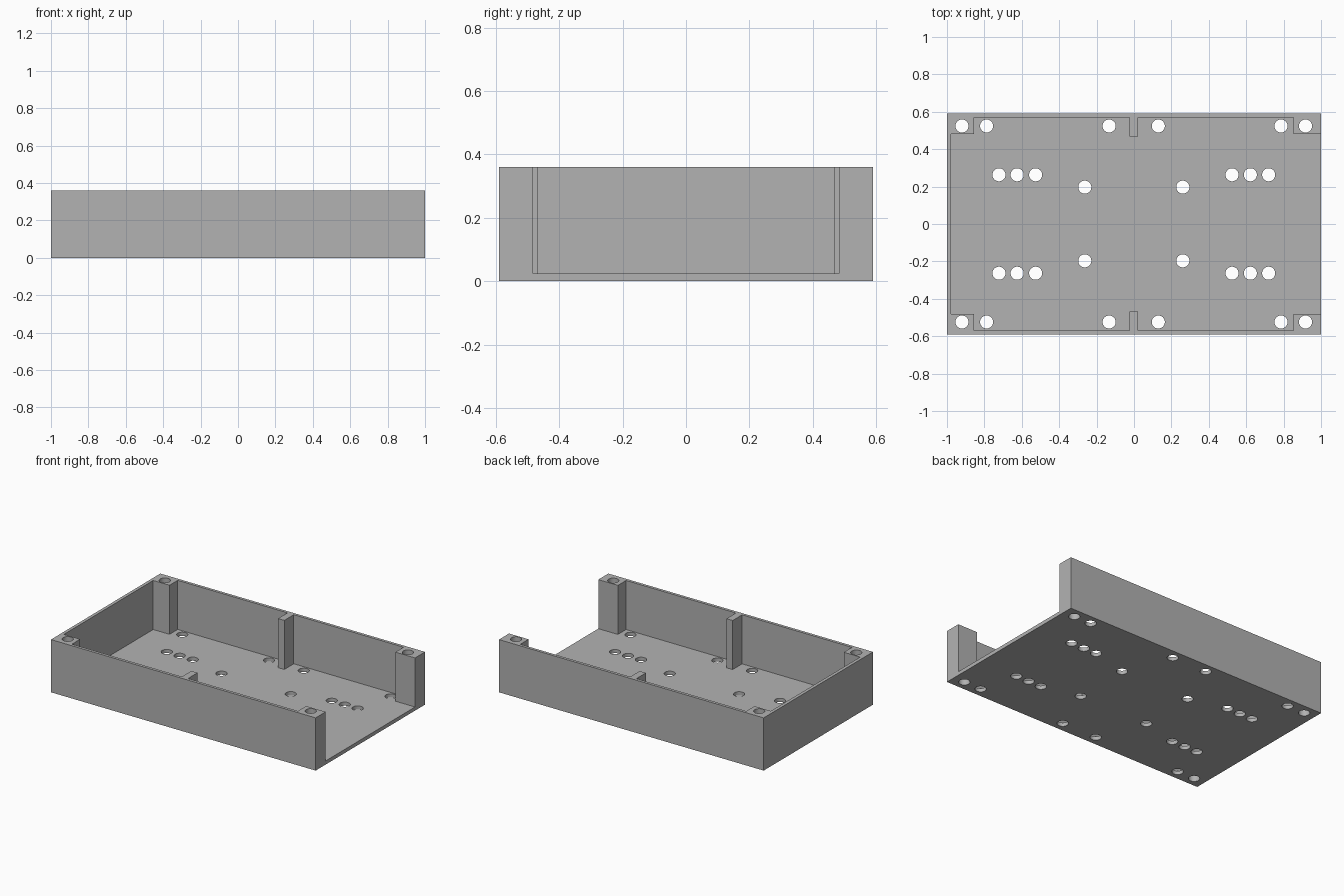
import bpy, bmesh
from mathutils import Matrix

if "Cube" in bpy.data.objects:
    bpy.data.objects.remove(bpy.data.objects["Cube"])

L, W, H, FLOOR = 1.0, 0.59, 0.36, 0.025   # half length, half width, height, floor thickness
HOLE_R = 0.035

grey = bpy.data.materials.new("light grey")
grey.diffuse_color = (0.448, 0.448, 0.448, 1)
grey.use_nodes = True
grey.node_tree.nodes["Principled BSDF"].inputs["Base Color"].default_value = grey.diffuse_color


def new_object(name, bm):
    bmesh.ops.recalc_face_normals(bm, faces=bm.faces)
    mesh = bpy.data.meshes.new(name)
    bm.to_mesh(mesh)
    bm.free()
    mesh.materials.append(grey)
    obj = bpy.data.objects.new(name, mesh)
    bpy.context.collection.objects.link(obj)
    return obj


def prism(name, outline, z0, z1):
    bm = bmesh.new()
    face = bm.faces.new([bm.verts.new((x, y, z0)) for x, y in outline])
    top = bmesh.ops.extrude_face_region(bm, geom=[face])["geom"]
    verts = [v for v in top if isinstance(v, bmesh.types.BMVert)]
    bmesh.ops.translate(bm, verts=verts, vec=(0, 0, z1 - z0))
    return new_object(name, bm)


def cut(target, cutter):
    mod = target.modifiers.new("cut", "BOOLEAN")
    mod.operation, mod.solver, mod.object = "DIFFERENCE", "EXACT", cutter
    bpy.context.view_layer.objects.active = target
    bpy.ops.object.modifier_apply(modifier=mod.name)
    bpy.data.objects.remove(cutter)


# Solid block for the tray
tray = prism("tray", [(-L, -W), (L, -W), (L, W), (-L, W)], 0, H)

# Pocket leaves the walls, corner posts and middle ribs, and opens the right end
half = [(1.2, 0.482), (0.852, 0.482), (0.852, 0.57), (0.022, 0.57), (0.022, 0.468),
        (-0.025, 0.468), (-0.025, 0.57), (-0.855, 0.57), (-0.855, 0.482), (-0.978, 0.482)]
outline = half + [(x, -y) for x, y in reversed(half)]
cut(tray, prism("pocket_cutter", outline, FLOOR, H + 0.2))

# Screw holes: edge rows, groups of three, and the inner four
rows = [(0.524, (-0.92, -0.788, -0.133, 0.13, 0.786, 0.917)),
        (0.263, (-0.722, -0.625, -0.526, 0.524, 0.622, 0.72)),
        (0.197, (-0.263, 0.261))]
bm = bmesh.new()
for y, xs in rows:
    for x in xs:
        for side in (-1, 1):
            bmesh.ops.create_cone(bm, cap_ends=True, segments=32, radius1=HOLE_R, radius2=HOLE_R,
                                  depth=1, matrix=Matrix.Translation((x, y * side, 0.2)))
cut(tray, new_object("hole_cutter", bm))

# Round hole walls, crisp box edges
bpy.ops.object.select_all(action="DESELECT")
tray.select_set(True)
bpy.context.view_layer.objects.active = tray
bpy.ops.object.shade_smooth_by_angle(angle=0.52)
